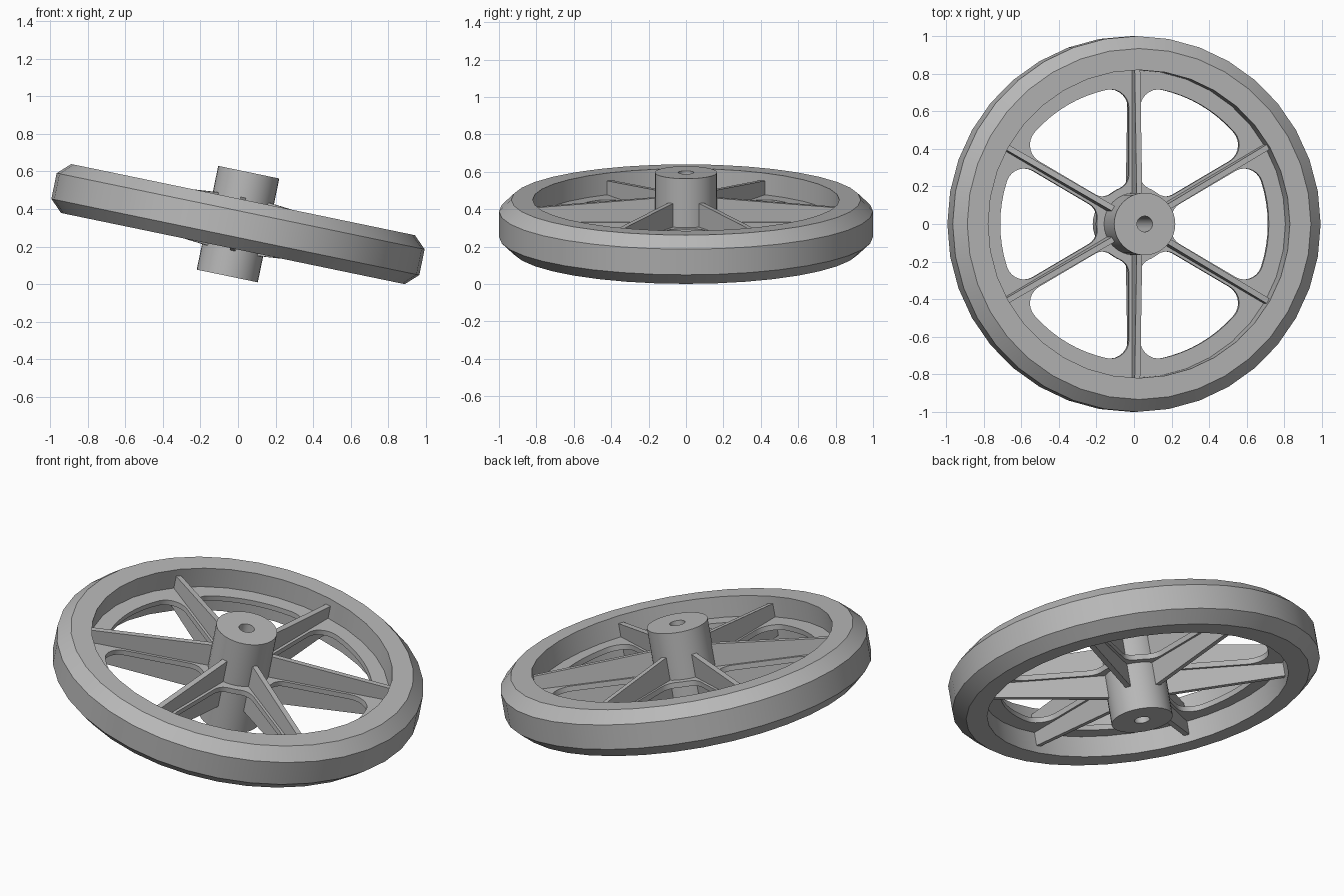
import bpy, bmesh, math
from mathutils import Matrix, Vector

cube = bpy.data.objects.get("Cube")
if cube:
    bpy.data.objects.remove(cube, do_unlink=True)

grey = bpy.data.materials.new("plain_grey")
grey.use_nodes = True
grey.diffuse_color = (0.48, 0.48, 0.48, 1)
grey.node_tree.nodes["Principled BSDF"].inputs["Base Color"].default_value = (0.48, 0.48, 0.48, 1)

# The whole wheel leans about its centre
LEAN = Matrix.Translation((0, 0, 0.32)) @ Matrix.Rotation(math.radians(11.7), 4, 'Y')
SPOKES = 6


def finish(ob):
    """Lean the part, colour it and smooth its gentle edges."""
    ob.data.transform(LEAN)
    ob.data.materials.clear()
    ob.data.materials.append(grey)
    bpy.ops.object.select_all(action='DESELECT')
    ob.select_set(True)
    bpy.context.view_layer.objects.active = ob
    bpy.ops.object.shade_smooth_by_angle(angle=math.radians(30))


def from_bmesh(name, bm):
    bmesh.ops.recalc_face_normals(bm, faces=bm.faces)
    mesh = bpy.data.meshes.new(name)
    bm.to_mesh(mesh)
    bm.free()
    ob = bpy.data.objects.new(name, mesh)
    bpy.context.collection.objects.link(ob)
    finish(ob)


def lathe(name, profile, sides):
    """Spin a closed (radius, height) profile round the axle."""
    bm = bmesh.new()
    rings = [[bm.verts.new((r * math.cos(a), r * math.sin(a), z)) for r, z in profile]
             for a in (math.tau * i / sides for i in range(sides))]
    n = len(profile)
    for i, ring in enumerate(rings):
        after = rings[(i + 1) % sides]
        for j in range(n):
            k = (j + 1) % n
            bm.faces.new((ring[j], after[j], after[k], ring[k]))
    from_bmesh(name, bm)


def arc(cx, cy, r, start, end, steps):
    return [(cx + r * math.cos(start + (end - start) * i / steps),
             cy + r * math.sin(start + (end - start) * i / steps)) for i in range(steps + 1)]


def corner(dist, f, arm):
    """Angle from the spoke to a fillet centre lying at this distance."""
    return math.asin((arm + f) / dist)


def window_outline(inner, outer, arm, f_in, f_out):
    """Rounded opening between the spoke at angle 0 and the next one."""
    gap = math.tau / SPOKES
    d_in, d_out = inner + f_in, outer - f_out
    a_in, a_out = corner(d_in, f_in, arm), corner(d_out, f_out, arm)
    q = math.pi / 2
    pts = arc(d_out * math.cos(a_out), d_out * math.sin(a_out), f_out, -q, a_out, 7)
    pts += arc(0, 0, outer, a_out, gap - a_out, 8)[1:-1]
    b = gap - a_out
    pts += arc(d_out * math.cos(b), d_out * math.sin(b), f_out, b, gap + q, 7)
    b = gap - a_in
    pts += arc(d_in * math.cos(b), d_in * math.sin(b), f_in, gap + q, b + math.pi, 5)
    pts += arc(0, 0, inner, b, a_in, 3)[1:-1]
    pts += arc(d_in * math.cos(a_in), d_in * math.sin(a_in), f_in, a_in + math.pi, 3 * q, 5)
    return pts


# Rim with chamfered shoulders
rim = [(0.82, 0.133), (0.934, 0.133), (1.0, 0.07)]
lathe("rim", rim + [(r, -z) for r, z in reversed(rim)], 36)

# Hub with a through bore
lathe("hub", [(0.042, 0.282), (0.166, 0.282), (0.166, -0.282), (0.042, -0.282)], 32)

# Thin web plate with six rounded windows
curve = bpy.data.curves.new("web_plate", 'CURVE')
curve.dimensions = '2D'
curve.fill_mode = 'BOTH'
curve.extrude = 0.015


def add_loop(points):
    spline = curve.splines.new('POLY')
    spline.points.add(len(points) - 1)
    for p, (x, y) in zip(spline.points, points):
        p.co = (x, y, 0, 1)
    spline.use_cyclic_u = True


add_loop(arc(0, 0, 0.84, 0, math.tau, 36)[:-1])
add_loop(arc(0, 0, 0.12, 0, math.tau, 24)[:-1])
window = window_outline(0.205, 0.73, 0.03, 0.08, 0.1)
for i in range(SPOKES):
    turn = Matrix.Rotation(math.tau * (i + 0.5) / SPOKES, 2)
    add_loop([tuple(turn @ Vector(p)) for p in window])
web = bpy.data.objects.new("web_plate", curve)
bpy.context.collection.objects.link(web)
bpy.ops.object.select_all(action='DESELECT')
web.select_set(True)
bpy.context.view_layer.objects.active = web
bpy.ops.object.convert(target='MESH')
web = bpy.context.view_layer.objects.active
bm = bmesh.new()
bm.from_mesh(web.data)
bmesh.ops.remove_doubles(bm, verts=bm.verts, dist=0.0005)
bmesh.ops.recalc_face_normals(bm, faces=bm.faces)
bm.to_mesh(web.data)
bm.free()
finish(web)

# Spoke ribs, deeper at the hub than at the rim
for i in range(SPOKES):
    bm = bmesh.new()
    bmesh.ops.create_cube(bm, size=2)
    for v in bm.verts:
        at_rim = v.co.x > 0
        v.co = (0.83 if at_rim else 0.13, v.co.y * 0.015, v.co.z * (0.09 if at_rim else 0.147))
    bm.transform(Matrix.Rotation(math.tau * (i + 0.5) / SPOKES, 4, 'Z'))
    from_bmesh("spoke_rib_%d" % (i + 1), bm)
